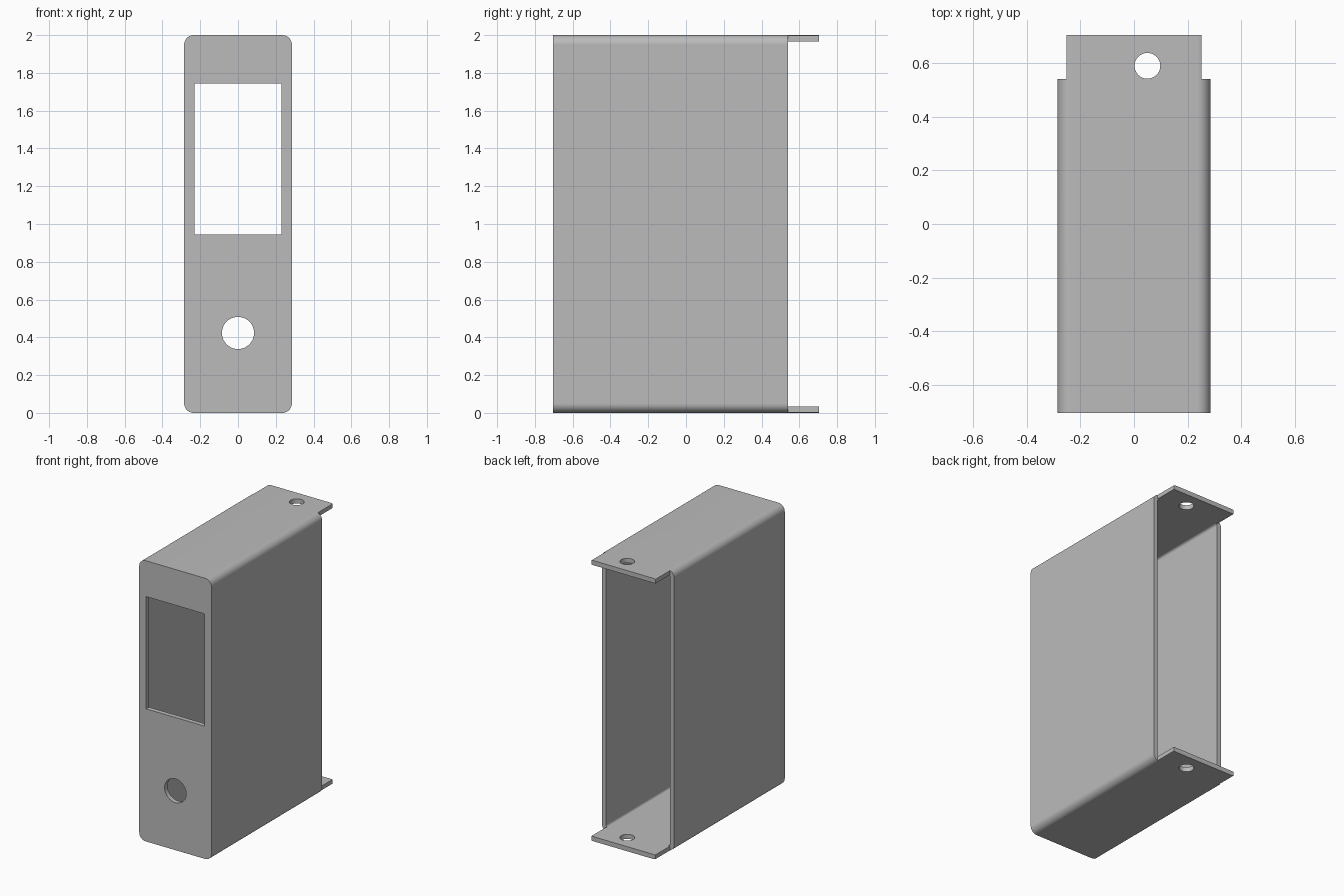
import bpy, math

if "Cube" in bpy.data.objects:
    bpy.data.objects.remove(bpy.data.objects["Cube"])

W, BACK, SHELL, T = 0.285, 0.705, 0.54, 0.033   # half width, half depth, rear rim, wall

grey = bpy.data.materials.new("light_grey")
grey.diffuse_color = (0.5, 0.5, 0.5, 1)
grey.use_nodes = True
grey.node_tree.nodes["Principled BSDF"].inputs["Base Color"].default_value = grey.diffuse_color


def prism(name, hx, z0, z1, r, y0, y1, seg=8):
    """Rounded rectangle in xz, extruded along y."""
    pts = []
    if r:
        for cx, cz, a0 in ((hx - r, z1 - r, 0), (r - hx, z1 - r, 90),
                           (r - hx, z0 + r, 180), (hx - r, z0 + r, 270)):
            for i in range(seg + 1):
                a = math.radians(a0 + 90 * i / seg)
                pts.append((cx + r * math.cos(a), cz + r * math.sin(a)))
    else:
        pts = [(hx, z0), (hx, z1), (-hx, z1), (-hx, z0)]
    n = len(pts)
    verts = [(x, y0, z) for x, z in pts] + [(x, y1, z) for x, z in pts]
    faces = [tuple(range(n)), tuple(range(2 * n - 1, n - 1, -1))]
    faces += [(i, i + n, (i + 1) % n + n, (i + 1) % n) for i in range(n)]
    me = bpy.data.meshes.new(name)
    me.from_pydata(verts, [], faces)
    ob = bpy.data.objects.new(name, me)
    bpy.context.collection.objects.link(ob)
    return ob


def cylinder(name, r, depth, loc, rot=(0, 0, 0)):
    bpy.ops.mesh.primitive_cylinder_add(vertices=48, radius=r, depth=depth,
                                        location=loc, rotation=rot)
    bpy.context.object.name = name
    return bpy.context.object


# Folded sheet case: solid rounded block, hollowed below
case = prism("case", W, 0, 2, 0.05, -BACK, BACK)
case.data.materials.append(grey)

cutters = [
    prism("cavity_cutter", W - T, T, 2 - T, 0.017, -BACK + T, 1),
    # rear opening between the two mounting tabs
    prism("rear_cutter", 0.5, T, 2 - T, 0, SHELL, 1),
    # display window and round button hole
    prism("window_cutter", 0.23, 0.945, 1.745, 0, -1, -0.6),
    cylinder("button_cutter", 0.085, 0.4, (0, -BACK, 0.423), (math.pi / 2, 0, 0)),
    # screw holes through both tabs
    cylinder("screw_cutter", 0.048, 3, (0.05, 0.59, 1)),
]
# notches that narrow the tabs
for s in (-1, 1):
    notch = prism("notch_cutter", 0.1, -0.5, 2.5, 0, SHELL, 1)
    notch.location.x = s * 0.352
    cutters.append(notch)

bpy.context.view_layer.update()
bpy.ops.object.select_all(action='DESELECT')
bpy.context.view_layer.objects.active = case
case.select_set(True)
for c in cutters:
    m = case.modifiers.new("cut", 'BOOLEAN')
    m.operation, m.solver, m.object = 'DIFFERENCE', 'EXACT', c
    bpy.ops.object.modifier_apply(modifier=m.name)
for c in cutters:
    bpy.data.objects.remove(c)

# Smooth bends, crisp sheet edges
bpy.ops.object.shade_smooth_by_angle(angle=math.radians(30))
wn = case.modifiers.new("flat_panels", 'WEIGHTED_NORMAL')
wn.keep_sharp = True
